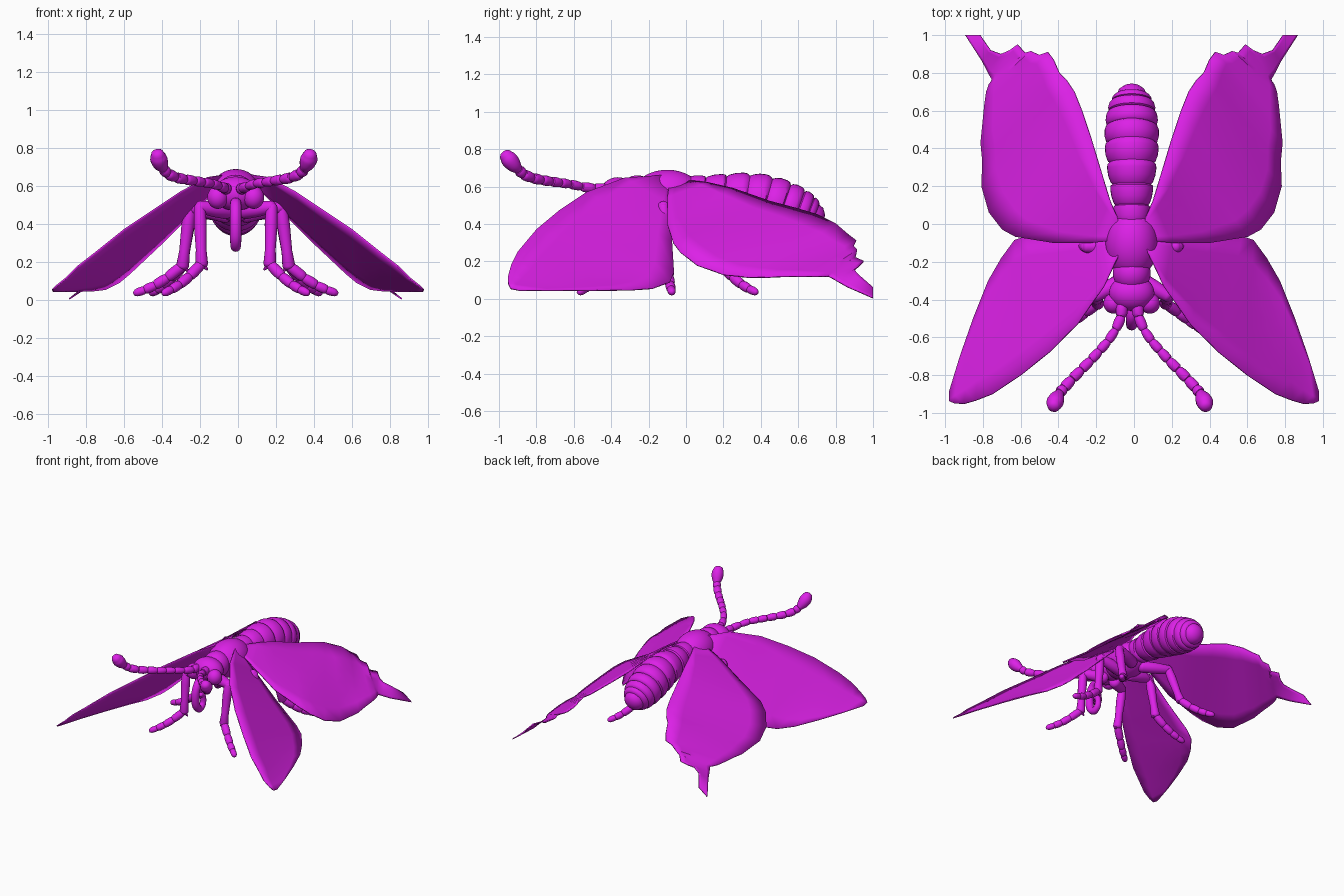
import bpy, bmesh, math
from mathutils import Vector

if "Cube" in bpy.data.objects:
    bpy.data.objects.remove(bpy.data.objects["Cube"])

CX = -0.012  # centre line of the body

mat = bpy.data.materials.new("magenta")
mat.diffuse_color = (0.72, 0.015, 0.8, 1)
mat.use_nodes = True
mat.node_tree.nodes["Principled BSDF"].inputs["Base Color"].default_value = mat.diffuse_color


def finish(name, bm, cx=CX, mirror=False, angle=40):
    """Turn a bmesh (built about x = 0) into a shaded object, optionally mirrored."""
    bmesh.ops.recalc_face_normals(bm, faces=bm.faces)
    me = bpy.data.meshes.new(name)
    bm.to_mesh(me)
    bm.free()
    me.materials.append(mat)
    ob = bpy.data.objects.new(name, me)
    ob.location.x = cx
    bpy.context.collection.objects.link(ob)
    bpy.ops.object.select_all(action='DESELECT')
    ob.select_set(True)
    bpy.context.view_layer.objects.active = ob
    bpy.ops.object.shade_smooth_by_angle(angle=math.radians(angle))
    if mirror:
        m = ob.modifiers.new("mirror", 'MIRROR')
        m.use_mirror_merge = False
    return ob


def ball(name, loc, radii, mirror=False):
    bm = bmesh.new()
    bmesh.ops.create_uvsphere(bm, u_segments=32, v_segments=20, radius=1)
    bmesh.ops.scale(bm, vec=radii, verts=bm.verts)
    bmesh.ops.translate(bm, vec=loc, verts=bm.verts)
    return finish(name, bm, mirror=mirror)


def sweep(bm, nodes, sides=16):
    """Round-ended tube through nodes (x, y, z, radius)."""
    pts = [(Vector(n[:3]), n[3]) for n in nodes]
    d0 = (pts[0][0] - pts[1][0]).normalized()
    d1 = (pts[-1][0] - pts[-2][0]).normalized()

    def cap(end, d):
        p, r = end
        return [(p + d * r * 0.7 * math.sin(a), r * math.cos(a)) for a in (0.5, 1.0, 1.4)]
    pts = cap(pts[0], d0)[::-1] + pts + cap(pts[-1], d1)
    rings, side, last = [], None, None
    for i, (p, r) in enumerate(pts):
        t = (pts[min(i + 1, len(pts) - 1)][0] - pts[max(i - 1, 0)][0]).normalized()
        side = t.orthogonal().normalized() if last is None else last.rotation_difference(t) @ side
        last, up = t, t.cross(side)
        rings.append([bm.verts.new(p + r * (side * math.cos(k * math.tau / sides)
                                            + up * math.sin(k * math.tau / sides)))
                      for k in range(sides)])
    for a, b in zip(rings, rings[1:]):
        for k in range(sides):
            j = (k + 1) % sides
            bm.faces.new((a[k], a[j], b[j], b[k]))
    bm.faces.new(rings[0])
    bm.faces.new(rings[-1])


def bead(nodes, pinch):
    """Make each span between nodes bulge, with a groove at each node."""
    out = []
    for a, b in zip(nodes, nodes[1:]):
        for t, f in ((0, 1 - pinch), (.1, 1 - pinch * .45), (.4, 1), (.75, 1), (.93, 1 - pinch * .3)):
            n = [u + (v - u) * t for u, v in zip(a, b)]
            out.append((*n[:3], n[3] * f))
    return out + [(*nodes[-1][:3], nodes[-1][3] * (1 - pinch))]


def spline(pts, steps=6):
    """Catmull-Rom smoothing of a node list."""
    P = [Vector(p) for p in pts]
    P = [P[0] * 2 - P[1]] + P + [P[-1] * 2 - P[-2]]
    out = []
    for a, b, c, d in zip(P, P[1:], P[2:], P[3:]):
        for s in range(steps):
            t = s / steps
            out.append(tuple(0.5 * (2 * b + (c - a) * t + (2 * a - 5 * b + 4 * c - d) * t * t
                                    + (3 * b - a - 3 * c + d) * t ** 3)))
    return out + [tuple(P[-2])]


def wing(name, pairs, cx):
    """Thin surface ruled between an inner edge and an outer edge."""
    bm = bmesh.new()
    n = 6
    rows = [[bm.verts.new(Vector(p[:3]).lerp(Vector(p[3:]), k / n) - Vector((cx, 0, 0)))
             for k in range(n + 1)] for p in pairs]
    for a, b in zip(rows, rows[1:]):
        for k in range(n):
            bm.faces.new((a[k], a[k + 1], b[k + 1], b[k]))
    ob = finish(name, bm, cx, mirror=True, angle=35)
    s = ob.modifiers.new("thickness", 'SOLIDIFY')
    s.thickness, s.offset = 0.008, 0


# Wings: each row is an inner-edge point and an outer-edge point
wing("front_wings", [
    (.06, -.12, .66, .05, -.09, .64), (.16, -.33, .645, .20, -.08, .50),
    (.30, -.53, .57, .40, -.075, .30), (.45, -.68, .47, .57, -.065, .14),
    (.60, -.80, .37, .63, -.085, .09), (.75, -.90, .25, .70, -.18, .055),
    (.84, -.935, .18, .77, -.30, .047), (.90, -.952, .12, .85, -.50, .045),
    (.95, -.950, .08, .92, -.70, .045), (.978, -.938, .055, .978, -.89, .045)], 0)
wing("rear_wings", [
    (.06, .03, .63, .05, -.085, .63), (.10, .12, .62, .20, -.10, .54),
    (.14, .25, .59, .40, -.10, .40), (.20, .45, .52, .60, -.068, .30),
    (.25, .60, .48, .67, -.03, .25), (.29, .70, .45, .74, .06, .18),
    (.33, .76, .42, .78, .20, .13), (.37, .80, .40, .775, .33, .115),
    (.40, .87, .34, .785, .43, .115), (.43, .91, .31, .775, .53, .12),
    (.475, .895, .28, .765, .63, .12), (.52, .915, .26, .755, .70, .12),
    (.55, .905, .22, .74, .74, .12), (.59, .95, .20, .728, .755, .12),
    (.63, .92, .17, .725, .765, .12), (.68, .90, .155, .745, .80, .10),
    (.735, .92, .13, .775, .86, .065), (.79, 1.0, .06, .865, 1.0, .004)], -.013)

# Body
ball("thorax", (0, -.10, .55), (.14, .19, .14))
ball("collar", (0, -.26, .56), (.10, .10, .10))
ball("head", (0, -.365, .56), (.12, .095, .09))
ball("eyes", (.095, -.42, .54), (.055, .055, .06), mirror=True)
bm = bmesh.new()
sweep(bm, bead([(0, .0, .57, .09), (0, .10, .56, .10), (0, .21, .552, .118), (0, .325, .542, .135),
                (0, .43, .52, .145), (0, .52, .49, .143), (0, .595, .463, .132),
                (0, .65, .443, .115), (0, .685, .43, .09)], .13), 32)
finish("abdomen", bm)

# Coiled proboscis and its base
bm = bmesh.new()
sweep(bm, spline([(0, -.42, .51, .03), (0, -.49, .50, .03), (0, -.53, .43, .03), (0, -.525, .33, .03),
                  (0, -.48, .28, .027), (0, -.435, .31, .024), (0, -.435, .37, .021),
                  (0, -.465, .39, .018)]))
finish("proboscis", bm)

# Antennae with beaded stems and clubs
bm = bmesh.new()
sweep(bm, bead([(.04, -.42, .585, .032), (.045, -.49, .588, .03), (.075, -.56, .60, .025),
                (.115, -.62, .613, .025), (.16, -.67, .62, .026), (.205, -.72, .627, .027),
                (.255, -.77, .635, .028), (.305, -.82, .645, .029), (.35, -.87, .665, .03),
                (.372, -.895, .69, .03)], .3))
sweep(bm, spline([(.372, -.895, .69, .024), (.385, -.92, .715, .04),
                  (.397, -.945, .745, .045), (.402, -.963, .767, .036)], 4))
finish("antennae", bm, -.022, mirror=True)

# Legs: hip, knee, ankle and toe positions
LEGS = {
    "front_legs": ((.05, -.30, .47), (.19, -.38, .49), (.18, -.42, .19), (.38, -.57, .035)),
    "middle_legs": ((.05, -.12, .45), (.24, -.12, .49), (.28, -.10, .18), (.53, -.075, .035)),
    "rear_legs": ((.05, .02, .46), (.24, .10, .47), (.28, .19, .18), (.445, .375, .035)),
}
for name, (hip, knee, ankle, toe) in LEGS.items():
    bm = bmesh.new()
    h, k, a, t = map(Vector, (hip, knee, ankle, toe))
    sweep(bm, [(*h, .045), (*h.lerp(k, .5), .042), (*k, .033)])
    sweep(bm, [(*k, .03), (*k.lerp(a, .3), .034), (*k.lerp(a, .75), .028), (*a, .034)])
    # foot in four tapering joints, bent flat toward the toe
    bend = Vector((0, 0, -.02))
    sweep(bm, bead([(*(a.lerp(t, f) + bend * math.sin(f * math.pi)), r) for f, r in
                    ((0, .03), (.32, .029), (.58, .027), (.8, .025), (1, .02))], .22))
    # ankle spur
    sp = Vector((-.03, .0, -.03))
    sweep(bm, [(*a, .02), (*(a + sp), .006)], 8)
    finish(name, bm, mirror=True)
